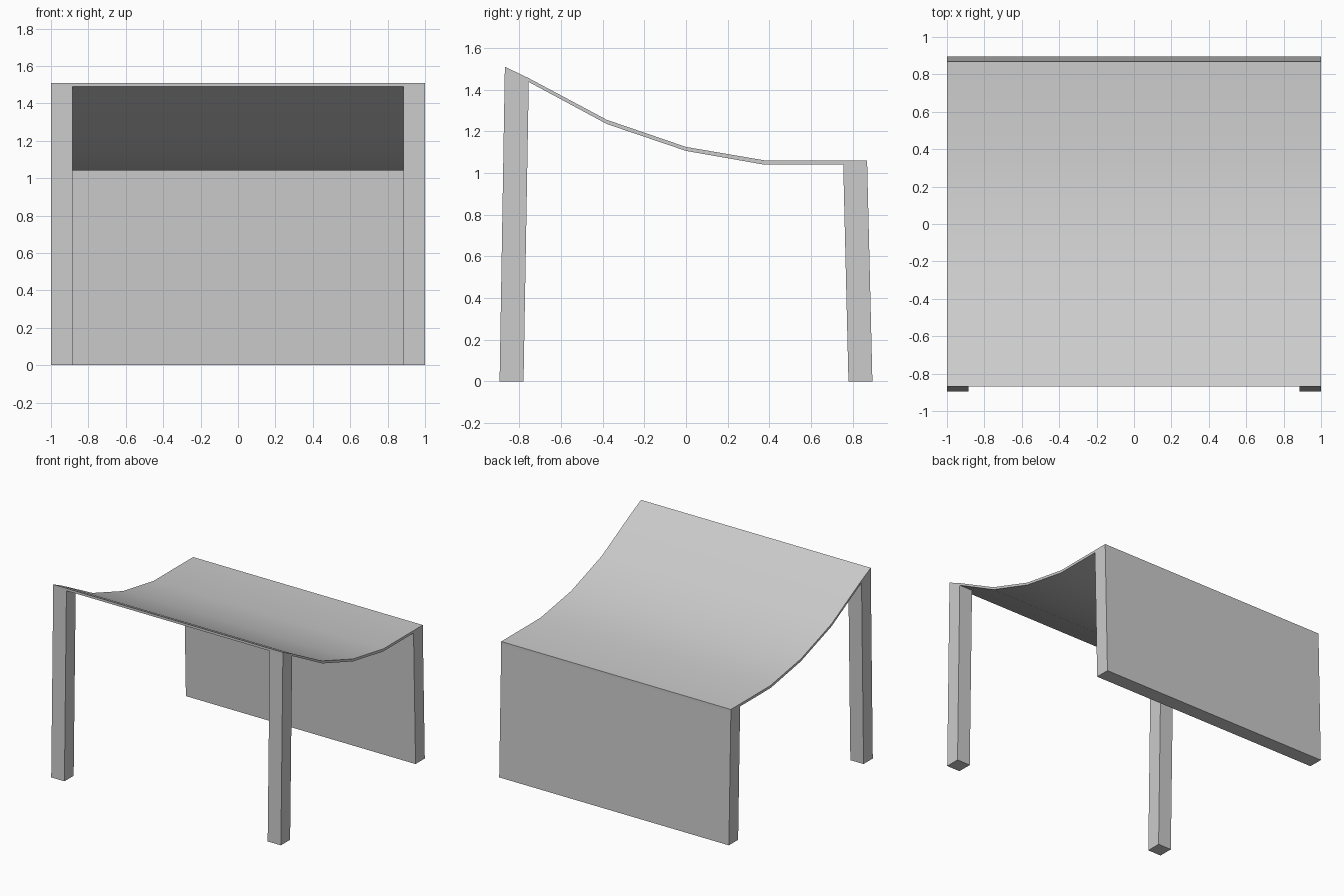
import bpy, bmesh

if "Cube" in bpy.data.objects:
    bpy.data.objects.remove(bpy.data.objects["Cube"])


def extrude_profile(name, profile, x0, x1):
    """Solid made by sweeping a (y, z) outline from x0 to x1."""
    bm = bmesh.new()
    face = bm.faces.new([bm.verts.new((x0, y, z)) for y, z in profile])
    res = bmesh.ops.extrude_face_region(bm, geom=[face])
    moved = [v for v in res["geom"] if isinstance(v, bmesh.types.BMVert)]
    bmesh.ops.translate(bm, verts=moved, vec=(x1 - x0, 0, 0))
    bmesh.ops.recalc_face_normals(bm, faces=bm.faces[:])
    mesh = bpy.data.meshes.new(name)
    bm.to_mesh(mesh)
    bm.free()
    obj = bpy.data.objects.new(name, mesh)
    bpy.context.collection.objects.link(obj)
    return obj


# Sagging roof sheet, smooth across its bends
top = [(-0.87, 1.51), (-0.755, 1.455), (-0.38, 1.255), (0, 1.125), (0.38, 1.06), (0.87, 1.06)]
under = [(0.87, 1.04), (0.755, 1.04), (0.375, 1.04), (0, 1.106), (-0.38, 1.235),
         (-0.755, 1.437), (-0.87, 1.49)]
roof = extrude_profile("roof", top + under, -1, 1)
bpy.context.view_layer.objects.active = roof
roof.select_set(True)
bpy.ops.object.shade_smooth_by_angle()

# Leaning front legs, mirrored left and right
leg = extrude_profile("front_legs", [(-0.895, 0), (-0.78, 0), (-0.755, 1.437), (-0.87, 1.49)],
                      0.885, 1)
leg.modifiers.new("mirror", "MIRROR")

# Leaning full-width back wall
extrude_profile("back_wall", [(0.78, 0), (0.895, 0), (0.87, 1.04), (0.755, 1.04)], -1, 1)
